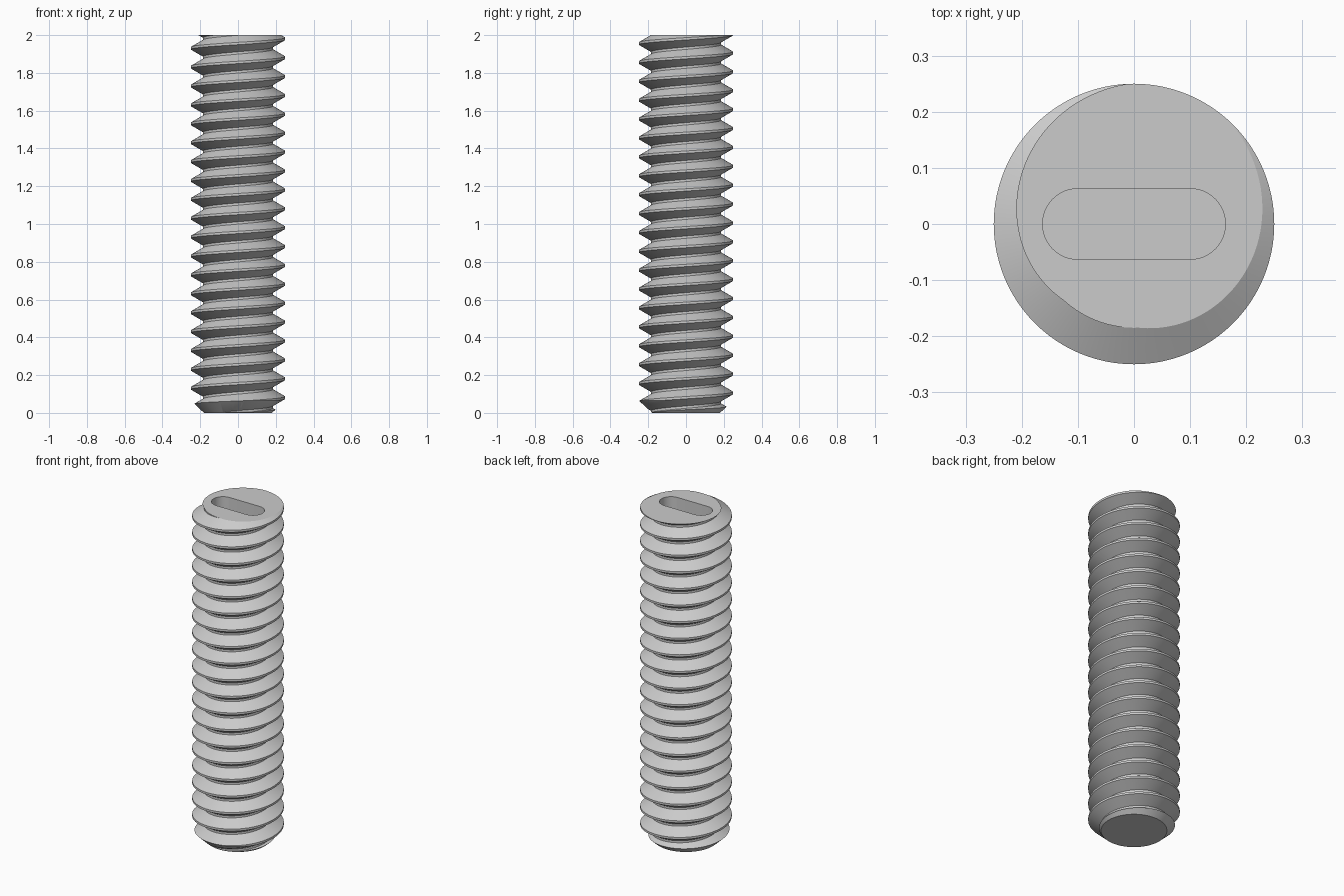
import bpy, bmesh, math

cube = bpy.data.objects.get("Cube")
if cube:
    bpy.data.objects.remove(cube, do_unlink=True)

LENGTH, PITCH, CREST, ROOT = 2.0, 0.1, 0.25, 0.185
SEGS, TURNS = 96, 25
FLAT = PITCH / 16            # half width of the crest and root flats
START = math.radians(70)     # angle where the crest meets the top face

steel = bpy.data.materials.new("grey steel")
steel.use_nodes = True
steel.diffuse_color = (0.6, 0.6, 0.6, 1)
steel.node_tree.nodes["Principled BSDF"].inputs["Base Color"].default_value = (0.6, 0.6, 0.6, 1)


def finish(name, bm):
    bmesh.ops.recalc_face_normals(bm, faces=bm.faces)
    mesh = bpy.data.meshes.new(name)
    bm.to_mesh(mesh)
    bm.free()
    mesh.materials.append(steel)
    obj = bpy.data.objects.new(name, mesh)
    bpy.context.collection.objects.link(obj)
    return obj


def loft(name, rings):
    """Closed solid through equal-sized rings of points."""
    bm = bmesh.new()
    loops = [[bm.verts.new(p) for p in ring] for ring in rings]
    n = len(loops[0])
    for a, b in zip(loops, loops[1:]):
        for i in range(n):
            j = (i + 1) % n
            bm.faces.new((a[i], a[j], b[j], b[i]))
    bm.faces.new(loops[0])
    bm.faces.new(loops[-1])
    return finish(name, bm)


def circle(r, z, n=SEGS):
    return [(r * math.cos(math.tau * i / n), r * math.sin(math.tau * i / n), z) for i in range(n)]


# Threaded shank: one profile column per angle, rising one pitch per turn
profile = [(-FLAT, CREST), (FLAT, CREST), (PITCH / 2 - FLAT, ROOT), (PITCH / 2 + FLAT, ROOT)]
bm = bmesh.new()
columns = []
for i in range(SEGS):
    a = math.tau * i / SEGS
    base = LENGTH + PITCH * (a - START) / math.tau - (TURNS - 3) * PITCH
    columns.append([bm.verts.new((r * math.cos(a), r * math.sin(a), base + k * PITCH + dz))
                    for k in range(TURNS) for dz, r in profile])
step = len(profile)
for i in range(SEGS):
    a, b = columns[i], columns[(i + 1) % SEGS]
    shift = step if i == SEGS - 1 else 0
    for m in range(len(a) - 1 - shift):
        bm.faces.new((a[m], b[m + shift], b[m + shift + 1], a[m + 1]))
# Square off both ends beyond the finished length and cap them
for z, up in ((-0.06, -1), (LENGTH + 0.06, 1)):
    bmesh.ops.bisect_plane(bm, geom=bm.verts[:] + bm.edges[:] + bm.faces[:],
                           plane_co=(0, 0, z), plane_no=(0, 0, up), clear_outer=True)
bmesh.ops.holes_fill(bm, edges=[e for e in bm.edges if e.is_boundary], sides=0)
screw = finish("threaded_shank", bm)

# Envelope trims the ends and cuts the lower chamfer
envelope = loft("end_trimmer", [circle(0.18, 0), circle(0.34, 0.15), circle(0.34, LENGTH)])

# Driver slot with round ends
HALF, R = 0.1, 0.063
outline = []
for i in range(50):
    t = -math.pi / 2 + math.pi * (i % 25) / 24 + (math.pi if i >= 25 else 0)
    outline.append(((HALF if i < 25 else -HALF) + R * math.cos(t), R * math.sin(t)))
slot = loft("slot_cutter", [[(x, y, z) for x, y in outline] for z in (LENGTH - 0.125, LENGTH + 0.1)])

bpy.context.view_layer.objects.active = screw
for cutter, op in ((envelope, 'INTERSECT'), (slot, 'DIFFERENCE')):
    mod = screw.modifiers.new(cutter.name, 'BOOLEAN')
    mod.operation, mod.object, mod.solver = op, cutter, 'EXACT'
    bpy.ops.object.modifier_apply(modifier=mod.name)
    bpy.data.objects.remove(cutter, do_unlink=True)

bpy.ops.object.select_all(action='DESELECT')
screw.select_set(True)
bpy.ops.object.shade_smooth_by_angle(angle=math.radians(20))
